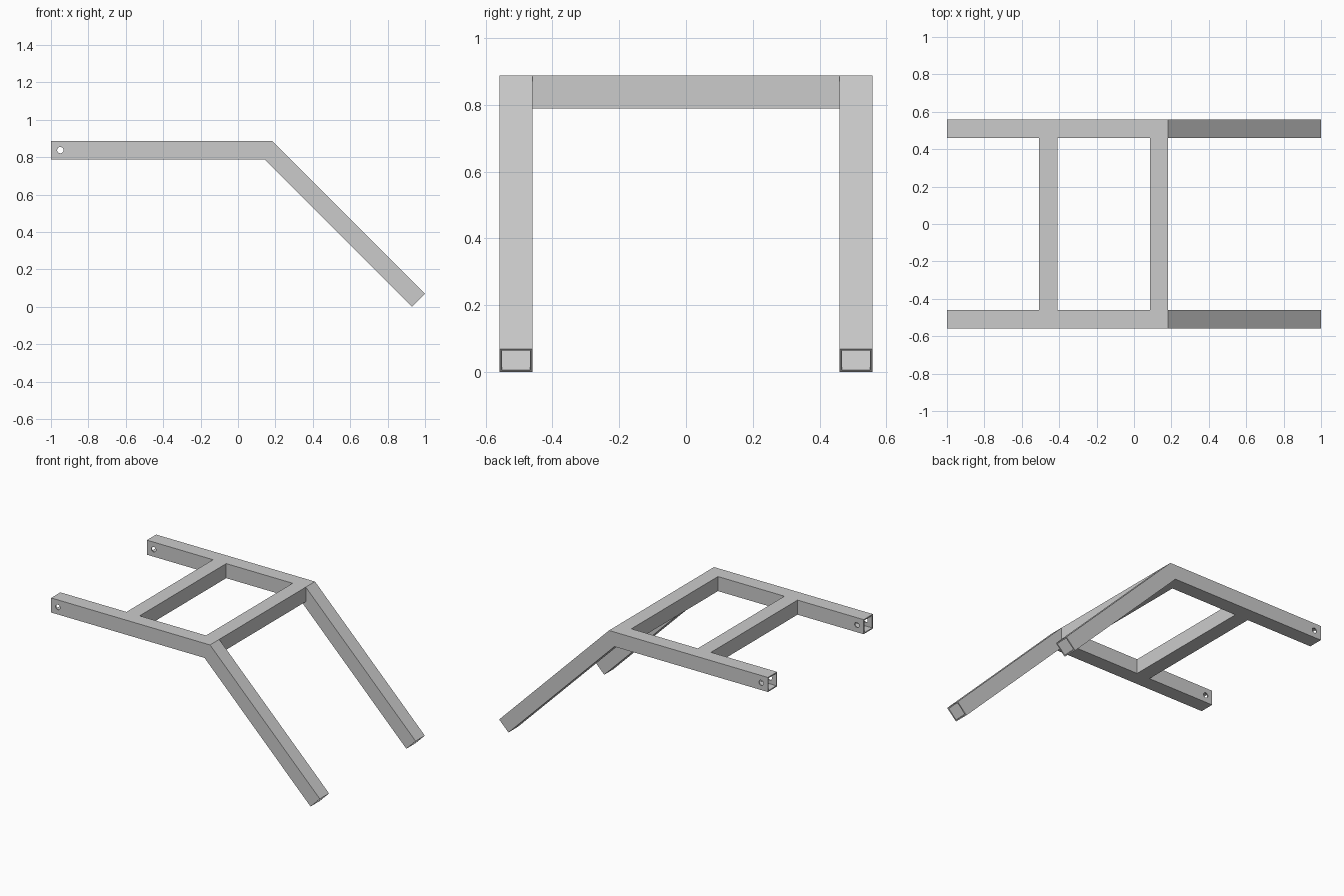
import bpy, bmesh, math
from mathutils import Vector

if "Cube" in bpy.data.objects:
    bpy.data.objects.remove(bpy.data.objects["Cube"])

W, T, H = 0.098, 0.0075, 0.887        # tube width, wall thickness, frame height
Y_OUT = 0.558
Y_IN = Y_OUT - W
D = W * math.sqrt(0.5)                # 45 degree cut offset at the foot
X_TOP = 1 - (H - D)                   # bend, upper corner
X_LOW = X_TOP - W * math.tan(math.radians(22.5))


def hollow_tube(name, stations):
    """Open square tube; each station is (corner, side u, side v)."""
    bm = bmesh.new()
    rings = []
    for c, u, v in stations:
        c, u, v = Vector(c), Vector(u), Vector(v)
        ring = []
        for f in (0, T / W):
            for a, b in ((f, f), (1 - f, f), (1 - f, 1 - f), (f, 1 - f)):
                ring.append(bm.verts.new(c + u * a + v * b))
        rings.append(ring)
    for r, s in zip(rings, rings[1:]):
        for base in (0, 4):
            for i in range(4):
                j = (i + 1) % 4
                bm.faces.new((r[base + i], r[base + j], s[base + j], s[base + i]))
    for ring in (rings[0], rings[-1]):
        for i in range(4):
            j = (i + 1) % 4
            bm.faces.new((ring[i], ring[j], ring[4 + j], ring[4 + i]))
    bmesh.ops.recalc_face_normals(bm, faces=bm.faces)
    mesh = bpy.data.meshes.new(name)
    bm.to_mesh(mesh)
    bm.free()
    obj = bpy.data.objects.new(name, mesh)
    bpy.context.collection.objects.link(obj)
    return obj


# Cutter for the bolt holes through both rails
bpy.ops.mesh.primitive_cylinder_add(vertices=32, radius=0.017, depth=1.4,
                                    location=(-0.95, 0, H - W / 2),
                                    rotation=(math.pi / 2, 0, 0))
cutter = bpy.context.object
cutter.name = "bolt_hole_cutter"
cutter.hide_render = True

# Bent side rails with a mitred 45 degree leg
for side, y in (("front", -Y_OUT), ("back", Y_IN)):
    across = (0, W, 0)
    rail = hollow_tube(side + "_side_rail", [
        ((-1, y, H - W), across, (0, 0, W)),
        ((X_LOW, y, H - W), across, (X_TOP - X_LOW, 0, W)),
        ((1 - D, y, 0), across, (D, 0, D)),
    ])
    mod = rail.modifiers.new("bolt_hole", 'BOOLEAN')
    mod.operation = 'DIFFERENCE'
    mod.solver = 'EXACT'
    mod.object = cutter
    bpy.context.view_layer.objects.active = rail
    bpy.ops.object.modifier_apply(modifier=mod.name)

bpy.data.objects.remove(cutter)

# Crossbars between the rails
for name, x in (("rear_crossbar", -0.508), ("bend_crossbar", X_TOP - W)):
    hollow_tube(name, [((x, y, H - W), (W, 0, 0), (0, 0, W)) for y in (-Y_IN, Y_IN)])
